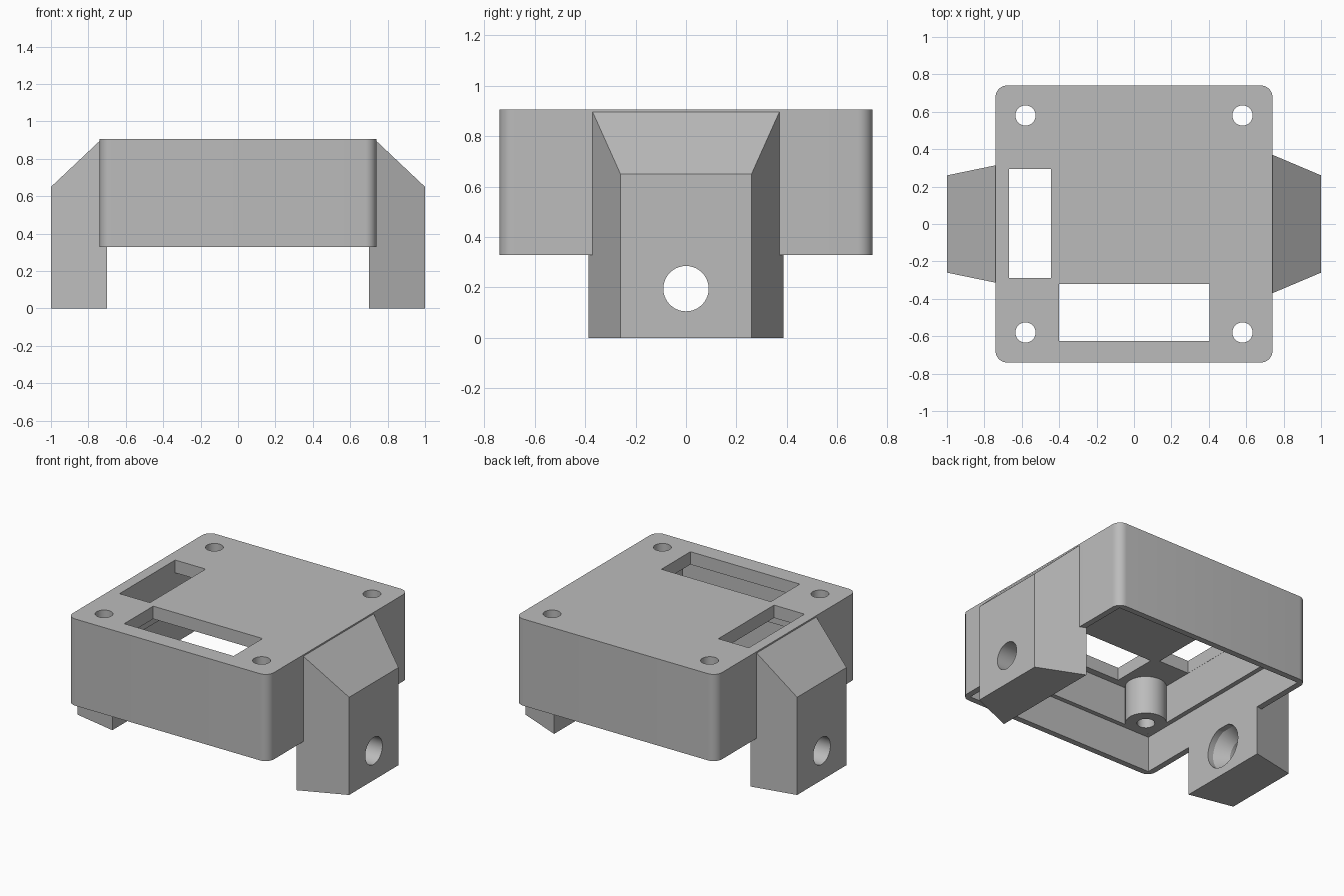
import bpy, bmesh
from math import radians
from mathutils import Matrix

default = bpy.data.objects.get("Cube")
if default:
    bpy.data.objects.remove(default, do_unlink=True)

grey = bpy.data.materials.new("plain grey")
grey.use_nodes = True
COLOUR = (0.5, 0.5, 0.5, 1)
grey.diffuse_color = COLOUR
grey.node_tree.nodes["Principled BSDF"].inputs["Base Color"].default_value = COLOUR


def make(name, bm):
    bmesh.ops.recalc_face_normals(bm, faces=bm.faces)
    mesh = bpy.data.meshes.new(name)
    bm.to_mesh(mesh)
    bm.free()
    mesh.materials.append(grey)
    obj = bpy.data.objects.new(name, mesh)
    bpy.context.collection.objects.link(obj)
    return obj


def box(name, x0, x1, y0, y1, z0, z1, radius=0):
    bm = bmesh.new()
    bmesh.ops.create_cube(bm, size=1)
    for v in bm.verts:
        v.co.x = x1 if v.co.x > 0 else x0
        v.co.y = y1 if v.co.y > 0 else y0
        v.co.z = z1 if v.co.z > 0 else z0
    if radius:
        upright = [e for e in bm.edges if abs(e.verts[0].co.z - e.verts[1].co.z) > 0.01]
        bmesh.ops.bevel(bm, geom=upright, offset=radius, segments=8,
                        profile=0.5, affect='EDGES')
    return make(name, bm)


def cylinder(name, x, y, z0, z1, r):
    bm = bmesh.new()
    bmesh.ops.create_cone(bm, cap_ends=True, segments=40, radius1=r, radius2=r, depth=z1 - z0,
                          matrix=Matrix.Translation((x, y, (z0 + z1) / 2)))
    return make(name, bm)


def bolt_cutter(side):
    """Stepped bolt hole along x: wide recess, countersink, then plain bore."""
    profile = [(0.5, 0.14), (0.74, 0.14), (0.83, 0.09), (1.1, 0.09)]
    bm = bmesh.new()
    rings = []
    for x, r in profile:
        ring = bmesh.ops.create_circle(
            bm, segments=40, radius=r,
            matrix=Matrix.Translation((side * x, 0, 0.195)) @ Matrix.Rotation(radians(90), 4, 'Y'))
        rings.append(ring["verts"])
    for a, b in zip(rings, rings[1:]):
        for i in range(len(a)):
            j = (i + 1) % len(a)
            bm.faces.new((a[i], a[j], b[j], b[i]))
    bm.faces.new(rings[0])
    bm.faces.new(rings[-1])
    return make("bolt_cutter", bm)


def ear(name, side, inner_half, outer_half):
    """Tapered mounting ear with a sloping top."""
    profile = [(0.70, 0), (1, 0), (1, 0.65), (0.735, 0.9), (0.70, 0.9)]
    bm = bmesh.new()
    loops = []
    for s in (-1, 1):
        loop = []
        for x, z in profile:
            half = inner_half + (outer_half - inner_half) * (x - 0.70) / 0.30
            loop.append(bm.verts.new((side * x, s * half, z)))
        bm.faces.new(loop)
        loops.append(loop)
    a, b = loops
    for i in range(len(a)):
        j = (i + 1) % len(a)
        bm.faces.new((a[i], a[j], b[j], b[i]))
    return make(name, bm)


def combine(target, other, operation):
    mod = target.modifiers.new(operation, 'BOOLEAN')
    mod.operation = operation
    mod.solver = 'EXACT'
    mod.object = other
    bpy.context.view_layer.objects.active = target
    bpy.ops.object.modifier_apply(modifier=mod.name)
    bpy.data.objects.remove(other, do_unlink=True)


# Shell with a stepped cavity, open underneath
W, BASE, LEDGE, CEILING, TOP = 0.74, 0.328, 0.566, 0.82, 0.905
housing = box("housing", -W, W, -W, W, BASE, TOP, radius=0.06)
combine(housing, box("lower_cavity", -0.70, 0.70, -0.70, 0.70, 0.2, LEDGE), 'DIFFERENCE')
combine(housing, box("upper_cavity", -0.67, 0.67, -0.67, 0.67, 0.5, CEILING), 'DIFFERENCE')

# Screw posts hanging from the ceiling
corners = [(x, y) for x in (-0.58, 0.58) for y in (-0.58, 0.58)]
for x, y in corners:
    combine(housing, cylinder("post", x, y, LEDGE, 0.86, 0.125), 'UNION')

# Screw holes and the two windows in the lid
for x, y in corners:
    combine(housing, cylinder("screw_cutter", x, y, 0.4, 1.1, 0.054), 'DIFFERENCE')
combine(housing, box("long_window", -0.40, 0.405, -0.625, -0.32, 0.7, 1.1), 'DIFFERENCE')
combine(housing, box("short_window", -0.669, -0.445, -0.29, 0.295, 0.7, 1.1), 'DIFFERENCE')

# Mounting ears, the left one wider at its root
left_ear = ear("left_ear", 1, 0.387, 0.26)
right_ear = ear("right_ear", -1, 0.322, 0.26)
for part, side in ((left_ear, 1), (right_ear, -1)):
    combine(part, bolt_cutter(side), 'DIFFERENCE')

# Smooth shading on the round surfaces only
bpy.ops.object.select_all(action='DESELECT')
for part in (housing, left_ear, right_ear):
    part.select_set(True)
bpy.context.view_layer.objects.active = housing
bpy.ops.object.shade_smooth_by_angle(angle=radians(25))
